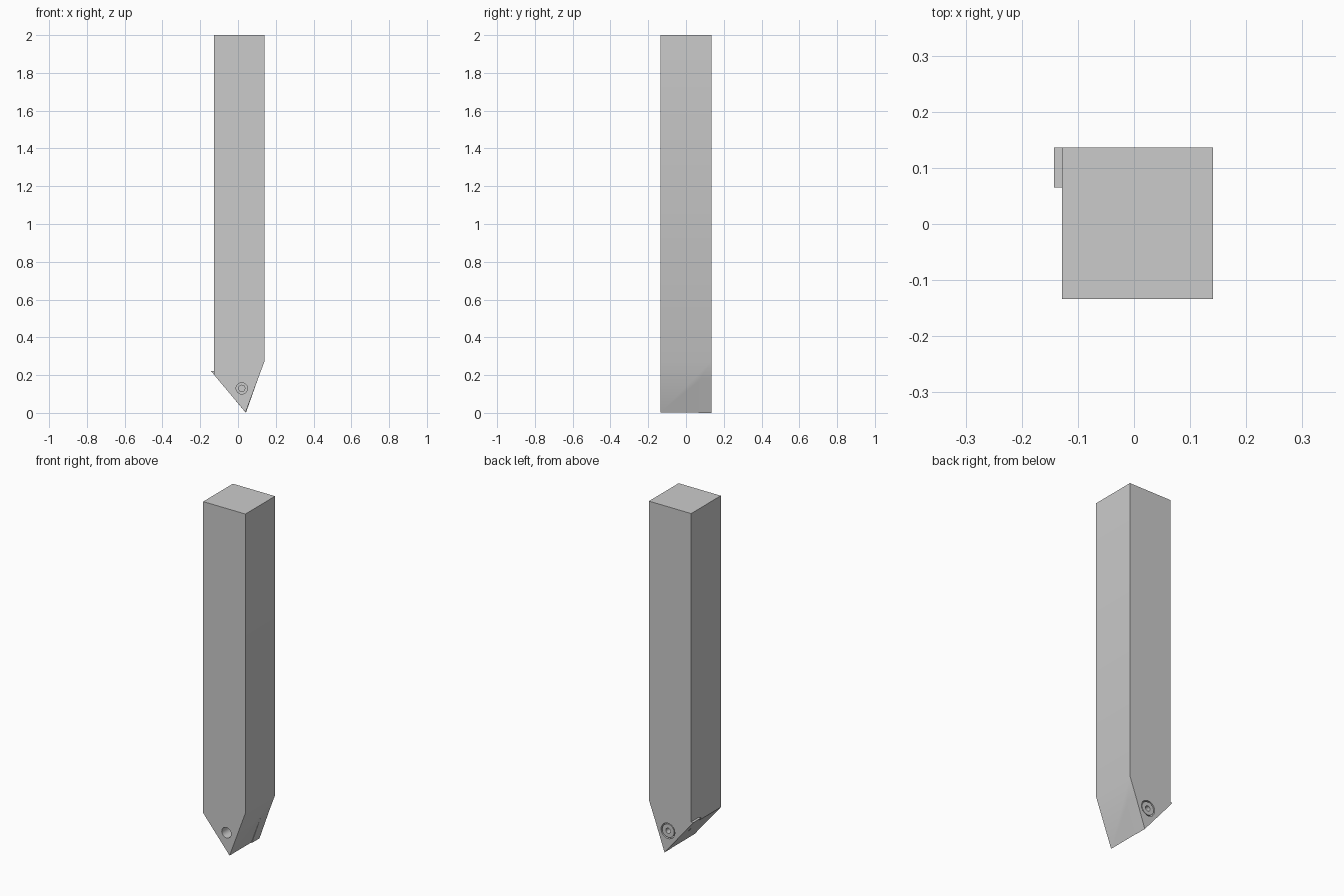
import bpy, bmesh, math
from mathutils import Matrix, Vector

if "Cube" in bpy.data.objects:
    bpy.data.objects.remove(bpy.data.objects["Cube"])

CX, CZ = 0.02, 0.13          # screw axis
BACK, SEAT, FRONT = 0.136, 0.065, -0.134


def finish(bm, name, hidden=False):
    bmesh.ops.recalc_face_normals(bm, faces=bm.faces)
    me = bpy.data.meshes.new(name)
    bm.to_mesh(me)
    bm.free()
    ob = bpy.data.objects.new(name, me)
    bpy.context.collection.objects.link(ob)
    ob.hide_render = hidden
    if hidden:
        ob.hide_viewport = False
        ob.display_type = 'WIRE'
    return ob


def prism(name, profile, y0, y1, hidden=False):
    """Extrude an xz profile along y."""
    bm = bmesh.new()
    face = bm.faces.new([bm.verts.new((x, y0, z)) for x, z in profile])
    ext = bmesh.ops.extrude_face_region(bm, geom=[face])
    verts = [v for v in ext['geom'] if isinstance(v, bmesh.types.BMVert)]
    bmesh.ops.translate(bm, verts=verts, vec=Vector((0, y1 - y0, 0)))
    return finish(bm, name, hidden)


def rod(name, r, y0, y1, sides=32, hidden=False):
    """Cylinder on the screw axis."""
    pts = [(CX + r * math.cos(2 * math.pi * i / sides),
            CZ + r * math.sin(2 * math.pi * i / sides)) for i in range(sides)]
    return prism(name, pts, y0, y1, hidden)


def apply_cuts(ob, cutters):
    bpy.context.view_layer.objects.active = ob
    for c in cutters:
        m = ob.modifiers.new("cut", 'BOOLEAN')
        m.operation, m.solver, m.object = 'DIFFERENCE', 'EXACT', c
        bpy.ops.object.modifier_apply(modifier=m.name)
    bpy.ops.object.select_all(action='DESELECT')
    ob.select_set(True)
    bpy.ops.object.shade_smooth_by_angle(angle=math.radians(30))


# Square shank with a pointed end
shank = prism("shank", [(-0.128, 2.0), (-0.128, 0.203), (0.04, 0.003),
                        (0.141, 0.275), (0.141, 2.0)], FRONT, BACK)
# Triangular cutting insert, flush with the back face, tip overhanging
insert = prism("cutting_insert", [(-0.143, 0.222), (0.042, 0.0), (0.118, 0.215)],
               SEAT, BACK)
pocket = prism("pocket_cutter", [(-0.143, 0.222), (-0.2, 0.222), (-0.2, -0.05),
                                 (0.02335, -0.05), (0.118, 0.215)],
               SEAT, BACK + 0.05, True)

# Bore from the front and counterbore for the screw head
bore = rod("bore_cutter", 0.03, FRONT - 0.05, SEAT + 0.01, hidden=True)
head_hole = rod("head_hole_cutter", 0.044, SEAT + 0.02, BACK + 0.05, hidden=True)
insert_bore = rod("insert_bore_cutter", 0.03, SEAT - 0.05, SEAT + 0.03, hidden=True)
apply_cuts(shank, [pocket, bore])
apply_cuts(insert, [head_hole, insert_bore])

# Clamping screw with a socket in its head
head = rod("screw_head", 0.038, SEAT + 0.02, BACK - 0.002)
socket = rod("socket_cutter", 0.015, BACK - 0.04, BACK + 0.05, sides=24, hidden=True)
apply_cuts(head, [socket])
shaft = rod("screw_shaft", 0.019, 0.0, SEAT + 0.02)
apply_cuts(shaft, [])

for c in (pocket, bore, head_hole, insert_bore, socket):
    bpy.data.objects.remove(c, do_unlink=True)
